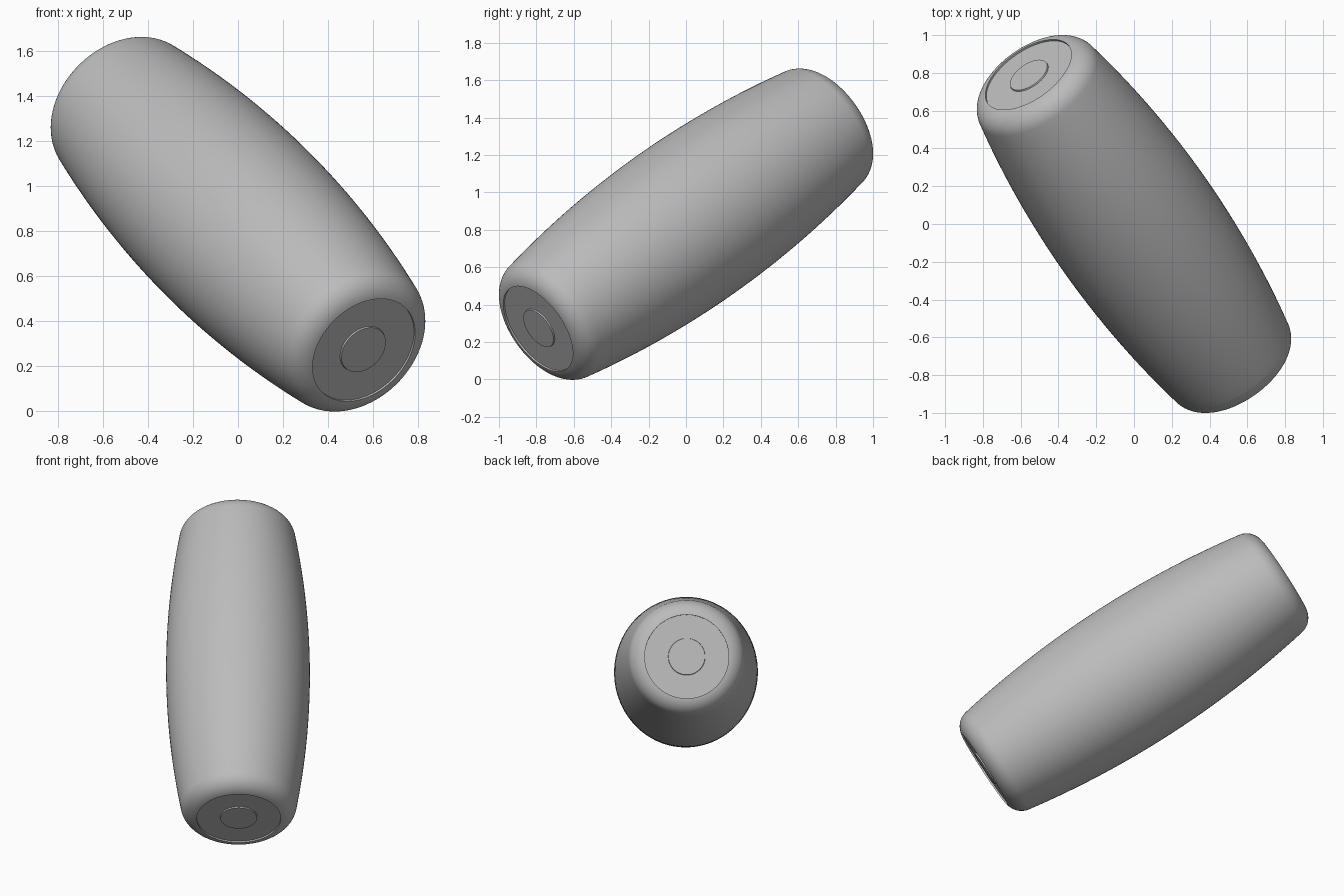
import bpy, bmesh, math
from mathutils import Vector, Matrix

if "Cube" in bpy.data.objects:
    bpy.data.objects.remove(bpy.data.objects["Cube"])

R, FIL, TC, RC = 0.45, 0.12, 1.0, 0.245   # belly radius, end fillet radius, fillet centre
SEG = 96

grey = bpy.data.materials.new("light grey")
grey.diffuse_color = (0.5, 0.5, 0.5, 1)
grey.use_nodes = True
grey.node_tree.nodes["Principled BSDF"].inputs["Base Color"].default_value = grey.diffuse_color

axis = Vector((0.5, -math.sqrt(0.5), -0.5))
tilt = Matrix.Translation((0, 0, 0.83)) @ axis.to_track_quat('Z', 'Y').to_matrix().to_4x4()


def lathe(name, profile):
    """Spin (radius, height) points about the tilted axis; radius 0 closes the end."""
    bm = bmesh.new()
    rings = []
    for r, t in profile:
        n = SEG if r > 0 else 1
        rings.append([bm.verts.new((r * math.cos(2 * math.pi * i / SEG),
                                    r * math.sin(2 * math.pi * i / SEG), t)) for i in range(n)])
    for a, b in zip(rings, rings[1:]):
        for i in range(SEG):
            j = (i + 1) % SEG
            if len(a) == 1:
                bm.faces.new((a[0], b[j], b[i]))
            elif len(b) == 1:
                bm.faces.new((a[i], a[j], b[0]))
            else:
                bm.faces.new((a[i], a[j], b[j], b[i]))
    bmesh.ops.recalc_face_normals(bm, faces=bm.faces)
    bm.transform(tilt)
    me = bpy.data.meshes.new(name)
    bm.to_mesh(me)
    bm.free()
    me.materials.append(grey)
    ob = bpy.data.objects.new(name, me)
    bpy.context.collection.objects.link(ob)
    bpy.context.view_layer.objects.active = ob
    ob.select_set(True)
    bpy.ops.object.shade_smooth_by_angle(angle=math.radians(30))
    ob.select_set(False)
    return ob


# belly arc tangent to the end fillets
k, m = R - RC, FIL
rho = (TC * TC + k * k - m * m) / (2 * (k - m))
a_end = math.atan2(TC, RC - R + rho)
upper = []
for i in range(17):
    a = a_end * i / 16
    upper.append((R - rho + rho * math.cos(a), rho * math.sin(a)))
# rounded shoulder, running in to the edge of the end recess
a_stop = math.acos((0.263 - RC) / FIL)
for i in range(1, 13):
    a = a_end + (a_stop - a_end) * i / 12
    upper.append((RC + FIL * math.cos(a), TC + FIL * math.sin(a)))
# recessed end disc with a raised centre button
upper += [(0.263, 1.108), (0.116, 1.108), (0.114, 1.116), (0, 1.116)]
lower = [(r, -t) for r, t in reversed(upper[1:])]
lathe("barrel_body", lower + upper)
